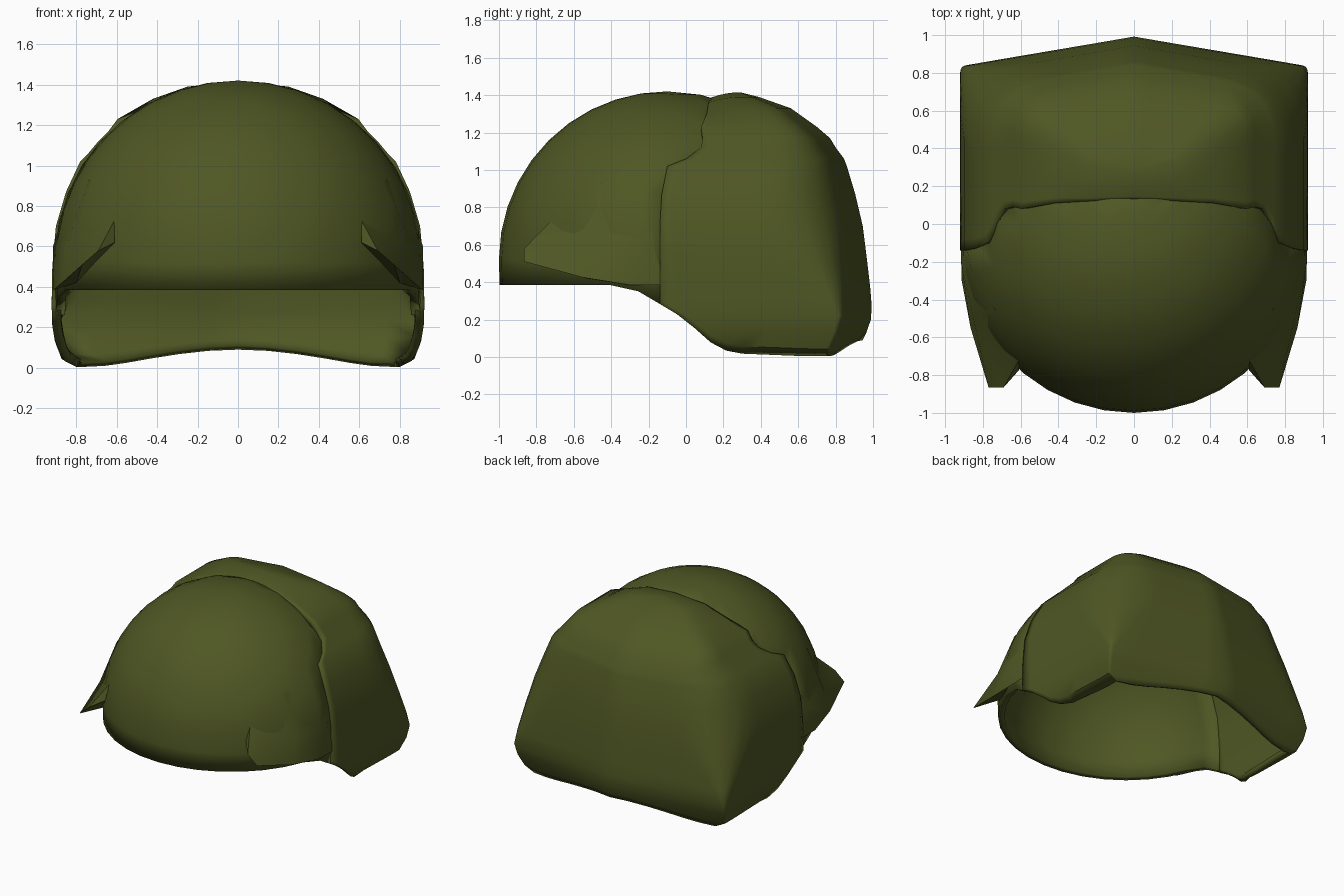
import bpy, bmesh, math

if "Cube" in bpy.data.objects:
    bpy.data.objects.remove(bpy.data.objects["Cube"])

olive = bpy.data.materials.new("olive green")
olive.diffuse_color = (0.078, 0.094, 0.017, 1)
olive.use_nodes = True
olive.node_tree.nodes["Principled BSDF"].inputs["Base Color"].default_value = olive.diffuse_color


def interp(table, v, k=1):
    """Piecewise linear lookup of column k by column 0."""
    if v <= table[0][0]:
        return table[0][k]
    for a, b in zip(table, table[1:]):
        if v <= b[0]:
            return a[k] + (b[k] - a[k]) * (v - a[0]) / (b[0] - a[0])
    return table[-1][k]


def finish(name, bm, thickness=0, angle=35):
    bmesh.ops.remove_doubles(bm, verts=bm.verts, dist=0.0005)
    bmesh.ops.recalc_face_normals(bm, faces=bm.faces)
    me = bpy.data.meshes.new(name)
    bm.to_mesh(me)
    bm.free()
    me.materials.append(olive)
    ob = bpy.data.objects.new(name, me)
    bpy.context.collection.objects.link(ob)
    bpy.context.view_layer.objects.active = ob
    ob.select_set(True)
    bpy.ops.object.shade_smooth_by_angle(angle=math.radians(angle))
    ob.select_set(False)
    if thickness:
        mod = ob.modifiers.new("wall", 'SOLIDIFY')
        mod.thickness = thickness
        mod.offset = -1
    return ob


def skin(bm, cols, closed=False):
    """Quads between neighbouring columns of points."""
    vs = [[bm.verts.new(p) for p in c] for c in cols]
    pairs = list(zip(vs, vs[1:])) + ([(vs[-1], vs[0])] if closed else [])
    for a, b in pairs:
        for i in range(len(a) - 1):
            bm.faces.new((a[i], b[i], b[i + 1], a[i + 1]))


# lower edge height along y
rim = [(-0.4, 0.385), (-0.25, 0.35), (0, 0.2), (0.12, 0.09), (0.27, 0.02),
       (0.7, 0.004), (0.85, 0.004)]

# front dome: spherical cap whose back end tucks under the rear shell
N, M = 36, 11
cols = []
for i in range(N):
    a = 2 * math.pi * i / N
    dx, dy = math.sin(a), -math.cos(a)
    p0 = math.asin((interp(rim, -0.1 + 0.9 * dy) - 0.52) / 0.9)
    col = []
    for j in range(M + 1):
        p = p0 + (math.pi / 2 - p0) * j / M
        r = math.cos(p) if p > 0 else 1 - 0.3 * (1 - math.cos(p))
        col.append((0.912 * r * dx, -0.1 + 0.9 * r * dy, 0.52 + 0.9 * math.sin(p)))
    cols.append(col)
bm = bmesh.new()
skin(bm, cols, True)
# keep only a short tongue behind the shell's front edge
bmesh.ops.delete(bm, geom=[f for f in bm.faces if f.calc_center_median().y >
                           (0.2 if f.calc_center_median().z > 1 else -0.06)], context='FACES')
finish("dome", bm, 0.045)

# rear shell levels: height, half width, rear centre y, front y, corner rounding
levels = [(0, 0.79, 0.90, -0.14, 0.02), (0.04, 0.87, 0.92, -0.14, 0.02),
          (0.13, 0.905, 0.965, -0.14, 0.02), (0.22, 0.92, 0.995, -0.14, 0.03),
          (0.33, 0.921, 0.99, -0.14, 0.1), (0.5, 0.918, 0.97, -0.14, 0.22),
          (0.7, 0.90, 0.945, -0.14, 0.34), (0.87, 0.85, 0.905, -0.13, 0.36),
          (1.02, 0.78, 0.86, -0.10, 0.30), (1.06, 0.74, 0.845, 0.0, 0.28),
          (1.12, 0.69, 0.80, 0.08, 0.24), (1.17, 0.64, 0.77, 0.09, 0.18),
          (1.23, 0.595, 0.70, 0.08, 0.14), (1.33, 0.42, 0.56, 0.11, 0.1),
          (1.39, 0.25, 0.39, 0.12, 0.05), (1.415, 0, 0.29, 0.13, 0)]


def shell_point(z, part, u):
    """Point on one level of the right half: side, rounded corner or back."""
    w, b, f, r = (interp(levels, z, k) for k in (1, 2, 3, 4))
    cy = b - 0.16 * w / 0.92
    r = min(r, 0.75 * w)
    q = w - r
    back_y = b - 0.16 * q / 0.92
    if part == "side":
        if z > 1.3:
            z -= 0.03 * (1 - u) ** 2
        return (w, f + (cy - r - f) * u, z)
    if part == "corner":
        c0, c1, c2 = (1 - u) ** 2, 2 * u * (1 - u), u * u
        return (w * (c0 + c1) + q * c2, (cy - r) * c0 + cy * c1 + back_y * c2, z)
    return (q * (1 - u), b + (back_y - b) * (1 - u), z)


def shell_column(part, u):
    low = 0.004
    if part == "side":
        low = interp(rim, -0.14 + 0.95 * u)
    elif part == "back":
        low = 0.004 + 0.043 * (1 - math.cos(math.pi * u))
    # squeeze the lower levels up to the rim
    zs = [low + l[0] * (0.7 - low) / 0.7 if l[0] < 0.7 else l[0] for l in levels]
    return [shell_point(z, part, u) for z in zs]


half = [shell_column("side", i / 10) for i in range(10)]
half += [shell_column("corner", i / 6) for i in range(6)]
half += [shell_column("back", i / 6) for i in range(7)]
mirrored = [[(-x, y, z) for x, y, z in c] for c in reversed(half[:-1])]
bm = bmesh.new()
skin(bm, half + mirrored)
finish("rear_shell", bm, 0.045, 30)

# side flares: pointed wedges standing off the dome
P = dict(A=(0.77, -0.865, 0.51), B=(0.69, -0.865, 0.58), C=(0.61, -0.72, 0.73),
         D=(0.735, -0.45, 0.93), E=(0.865, -0.55, 0.425), G=(0.912, -0.3, 0.385),
         K=(0.915, -0.12, 0.385), H=(0.82, -0.12, 0.89), M=(0.85, -0.5, 0.6),
         Q=(0.915, -0.2, 0.6), I=(0.61, -0.775, 0.62), J=(0.80, -0.53, 0.42))
bm = bmesh.new()
V = {k: bm.verts.new(p) for k, p in P.items()}
for f in ("AEMB", "BMC", "CMD", "EGQM", "GKQ", "DMQ", "DQH", "KHQ", "ABI", "BCI", "AIJ", "AJE", "EJG"):
    bm.faces.new([V[c] for c in f])
ob = finish("side_flare", bm)
ob.modifiers.new("mirror", 'MIRROR').use_axis = (True, False, False)
